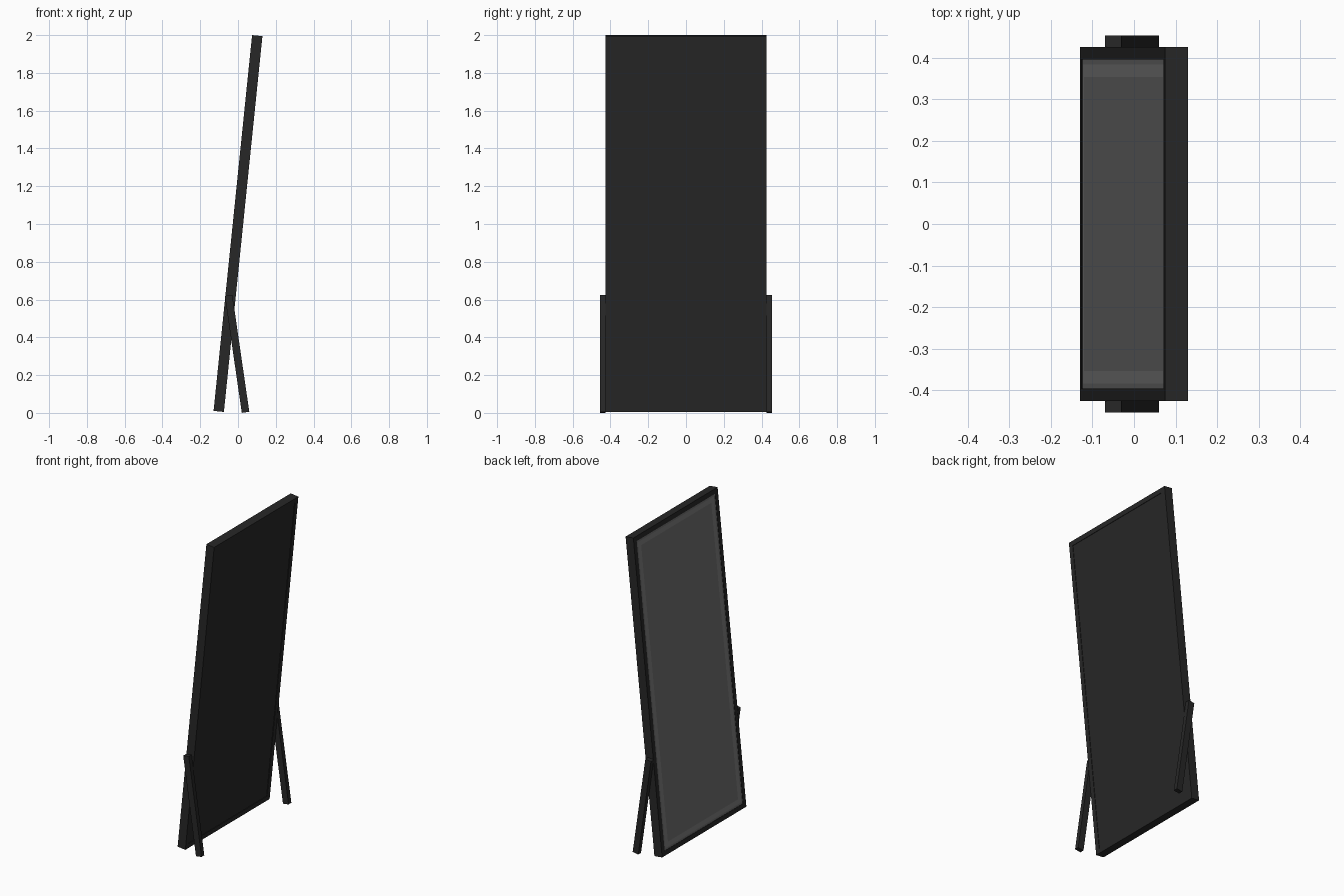
import bpy, bmesh, math
from mathutils import Matrix

if "Cube" in bpy.data.objects:
    bpy.data.objects.remove(bpy.data.objects["Cube"])

LEAN = math.atan2(0.204, 1.99)
PANEL = Matrix.Translation((0, 0, 1.0025)) @ Matrix.Rotation(LEAN, 4, 'Y')
W, H, T, BORDER = 0.852, 2.0, 0.055, 0.03


def material(name, v):
    m = bpy.data.materials.new(name)
    m.diffuse_color = (v, v, v, 1)
    m.use_nodes = True
    m.node_tree.nodes["Principled BSDF"].inputs["Base Color"].default_value = m.diffuse_color
    return m


black = material("black_metal", 0.02)
glass = material("mirror_glass", 0.16)
frost = material("frosted_strip", 0.21)


def finish(bm, name, matrix, mat):
    bmesh.ops.recalc_face_normals(bm, faces=bm.faces)
    me = bpy.data.meshes.new(name)
    bm.to_mesh(me)
    bm.free()
    ob = bpy.data.objects.new(name, me)
    ob.matrix_world = matrix
    me.materials.append(mat)
    bpy.context.collection.objects.link(ob)
    return ob


def box(name, size, centre, matrix, mat):
    bm = bmesh.new()
    bmesh.ops.create_cube(bm, size=1, matrix=Matrix.Translation(centre) @ Matrix.Diagonal((*size, 1)))
    return finish(bm, name, matrix, mat)


def ring(name, w, h, border, x0, x1, matrix, mat):
    """Rectangular ring with mitred corners, extruded along local x."""
    bm = bmesh.new()
    corners = [(-1, -1), (1, -1), (1, 1), (-1, 1)]
    loops = [[bm.verts.new((x, sy * (w / 2 - b), sz * (h / 2 - b))) for sy, sz in corners]
             for x, b in ((x0, 0), (x1, 0), (x1, border), (x0, border))]
    for k in range(4):
        a, b = loops[k], loops[(k + 1) % 4]
        for i in range(4):
            j = (i + 1) % 4
            bm.faces.new((a[i], a[j], b[j], b[i]))
    return finish(bm, name, matrix, mat)


# Leaning frame and its slightly recessed back board
ring("frame", W, H, BORDER, -T / 2, T / 2, PANEL, black)
iw, ih = W - 2 * BORDER, H - 2 * BORDER
box("back_board", (0.03, iw, ih), (T / 2 - 0.018, 0, 0), PANEL, black)

# Mirror: outer rim, frosted strip and centre pane
face = -T / 2 + 0.002
ring("mirror_rim", iw, ih, 0.012, face, face + 0.015, PANEL, glass)
ring("frosted_strip", iw - 0.024, ih - 0.024, 0.03, face, face + 0.015, PANEL, frost)
box("mirror_pane", (0.015, iw - 0.084, ih - 0.084), (face + 0.0075, 0, 0), PANEL, glass)

# Side struts leaning the other way
LEG_ANGLE = -math.atan2(0.09, 0.619)
for side, s in (("left", -1), ("right", 1)):
    m = Matrix.Translation((-0.005, s * 0.44, 0.3125)) @ Matrix.Rotation(LEG_ANGLE, 4, 'Y')
    box(side + "_leg", (0.04, 0.028, 0.6255), (0, 0, 0), m, black)
